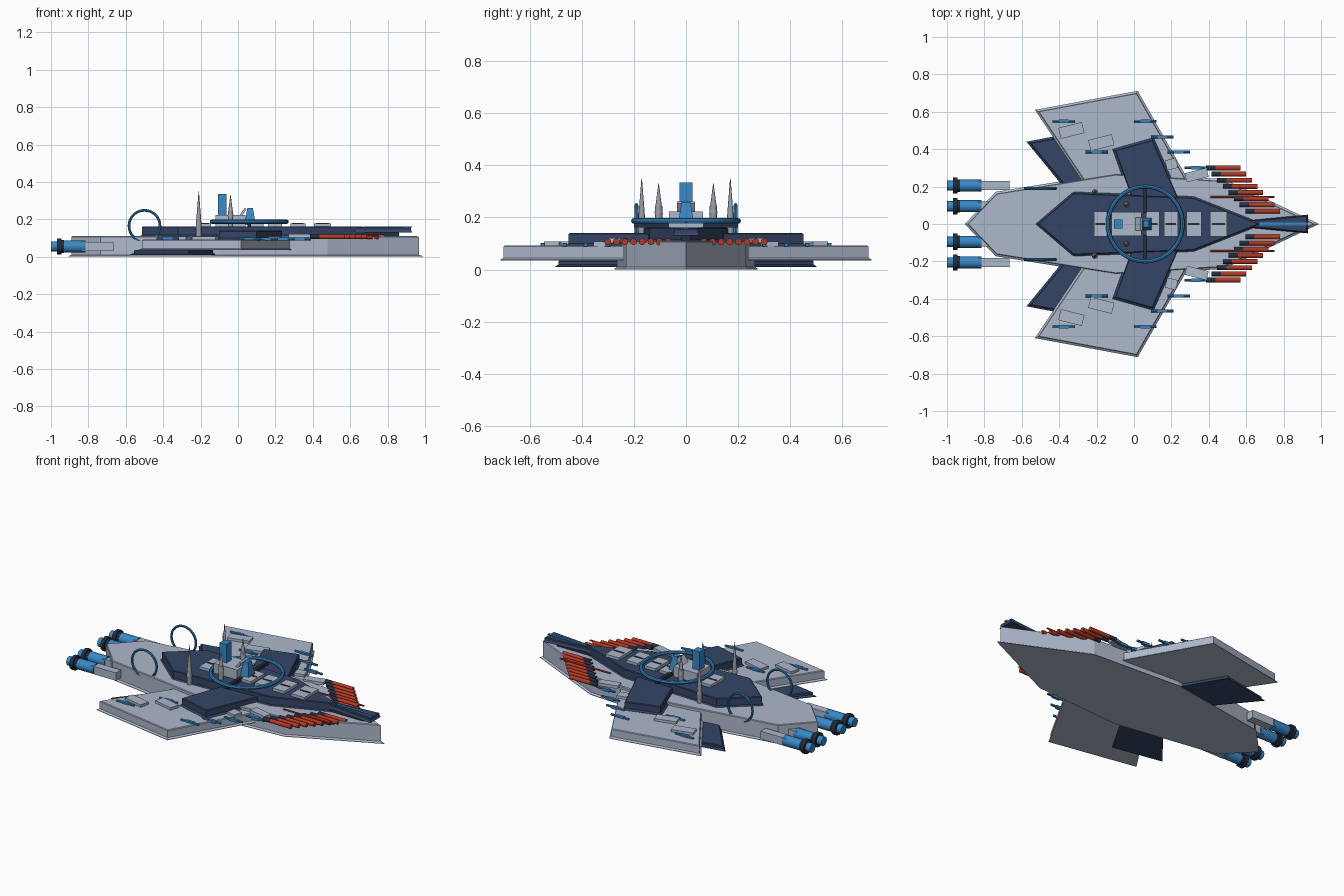
import bpy, bmesh, math
from mathutils import Matrix, Vector

if "Cube" in bpy.data.objects:
    bpy.data.objects.remove(bpy.data.objects["Cube"])


def mat(name, rgb):
    m = bpy.data.materials.new(name)
    m.diffuse_color = (*rgb, 1)
    m.use_nodes = True
    m.node_tree.nodes["Principled BSDF"].inputs["Base Color"].default_value = m.diffuse_color
    return m


GREY = mat("light grey", (0.42, 0.48, 0.60))
STEEL = mat("steel grey", (0.32, 0.34, 0.38))
NAVY = mat("navy", (0.035, 0.06, 0.135))
DARK = mat("dark slate", (0.018, 0.026, 0.05))
BLUE = mat("bright blue", (0.04, 0.25, 0.58))
RED = mat("red", (0.45, 0.04, 0.018))


def finish(bm, name, material, smooth=False):
    bmesh.ops.recalc_face_normals(bm, faces=bm.faces)
    me = bpy.data.meshes.new(name)
    bm.to_mesh(me)
    bm.free()
    me.materials.append(material)
    ob = bpy.data.objects.new(name, me)
    bpy.context.collection.objects.link(ob)
    if smooth:
        bpy.context.view_layer.objects.active = ob
        ob.select_set(True)
        bpy.ops.object.shade_smooth_by_angle(angle=math.radians(40))
        ob.select_set(False)
    return ob


def inset(pts, d):
    """Shrink a closed outline by distance d."""
    area = sum(a[0] * b[1] - b[0] * a[1] for a, b in zip(pts, pts[1:] + pts[:1]))
    s = 1 if area > 0 else -1
    out = []
    for i, p in enumerate(pts):
        p = Vector(p)
        e1 = (p - Vector(pts[i - 1])).normalized()
        e2 = (Vector(pts[(i + 1) % len(pts)]) - p).normalized()
        n1, n2 = Vector((-e1.y, e1.x)) * s, Vector((-e2.y, e2.x)) * s
        v = p + (n1 + n2) * (d / (1 + n1.dot(n2)))
        out.append((v.x, v.y))
    return out


def slab(name, pts, z0, z1, material, lip=0.01):
    """Plate with a thin flared lip round its bottom edge."""
    small = inset(pts, lip)
    levels = [(pts, z0), (pts, z0 + 0.003), (small, z0 + 0.01),
              (small, z1 - 0.004), (inset(pts, lip + 0.004), z1)]
    bm = bmesh.new()
    rings = [[bm.verts.new((x, y, z)) for x, y in ps] for ps, z in levels]
    n = len(pts)
    for a, b in zip(rings, rings[1:]):
        for i in range(n):
            bm.faces.new((a[i], a[(i + 1) % n], b[(i + 1) % n], b[i]))
    bm.faces.new(rings[0])
    bm.faces.new(rings[-1])
    return finish(bm, name, material)


def box(name, c, size, material, turn=0, tilt=0, top=1):
    bm = bmesh.new()
    bmesh.ops.create_cube(bm, size=1)
    for v in bm.verts:
        k = top if v.co.z > 0 else 1
        v.co = Vector((v.co.x * size[0] * k, v.co.y * size[1] * k, v.co.z * size[2]))
    bm.transform(Matrix.Translation(c) @ Matrix.Rotation(math.radians(turn), 4, 'Z')
                 @ Matrix.Rotation(math.radians(tilt), 4, 'Y'))
    return finish(bm, name, material)


def rod(name, x0, x1, y, z, r, material, r2=None, n=12, axis='X'):
    """Cylinder or cone along x, or along z when x0, x1 are heights."""
    bm = bmesh.new()
    bmesh.ops.create_cone(bm, cap_ends=True, segments=n, radius1=r,
                          radius2=r if r2 is None else r2, depth=x1 - x0)
    mid = (x0 + x1) / 2
    if axis == 'X':
        bm.transform(Matrix.Translation((mid, y, z)) @ Matrix.Rotation(math.pi / 2, 4, 'Y'))
    else:
        bm.transform(Matrix.Translation((y, z, mid)))
    return finish(bm, name, material, True)


def ring(name, c, major, minor, material, upright=False):
    bm = bmesh.new()
    n, k = 40, 8
    grid = []
    for i in range(n):
        a = 2 * math.pi * i / n
        row = []
        for j in range(k):
            b = 2 * math.pi * j / k
            r = major + minor * math.cos(b)
            row.append(bm.verts.new((r * math.cos(a), r * math.sin(a), minor * math.sin(b))))
        grid.append(row)
    for i in range(n):
        for j in range(k):
            p, q = grid[i], grid[(i + 1) % n]
            bm.faces.new((p[j], q[j], q[(j + 1) % k], p[(j + 1) % k]))
    rot = Matrix.Rotation(math.pi / 2 if upright else 0, 4, 'X')
    bm.transform(Matrix.Translation(c) @ rot)
    return finish(bm, name, material, True)


def sym(half):
    """Complete an outline whose first and last points lie on y = 0."""
    return half + [(x, -y) for x, y in half[-2:0:-1]]


# Hull and raised deck
slab("hull", sym([(-0.905, 0), (-0.74, 0.172), (-0.10, 0.275), (0.48, 0.24), (0.99, 0)]),
     0, 0.11, GREY)
slab("deck", sym([(-0.53, 0), (-0.325, 0.175), (0.32, 0.15), (0.70, 0)]), 0.105, 0.162, NAVY)
slab("bow_plank", [(0.62, -0.02), (0.93, -0.05), (0.93, 0.05), (0.62, 0.02)],
     0.13, 0.157, NAVY, 0.004)
box("bow_strip", (0.80, 0, 0.158), (0.26, 0.015, 0.006), BLUE)
box("bow_support", (0.72, 0, 0.12), (0.28, 0.035, 0.025), DARK)

for s in (1, -1):
    # Wings and fins
    slab("main_wing", [(-0.53, 0.61 * s), (0.02, 0.712 * s), (0.31, 0.20 * s), (-0.25, 0.19 * s)],
         0.035, 0.092, GREY)
    slab("lower_fin", [(-0.575, 0.44 * s), (-0.26, 0.50 * s), (-0.11, 0.24 * s), (-0.37, 0.19 * s)],
         0.01, 0.036, NAVY)
    slab("upper_fin", [(-0.115, 0.40 * s), (0.105, 0.462 * s), (0.25, 0.13 * s), (0.0, 0.08 * s)],
         0.09, 0.14, NAVY)

    # Armour plates on the wings
    for x, y, w, d, z in ((-0.335, 0.50, 0.13, 0.06, 0.098), (-0.175, 0.435, 0.13, 0.06, 0.098),
                          (0.20, 0.32, 0.06, 0.055, 0.098), (0.335, 0.262, 0.12, 0.05, 0.112)):
        box("wing_plate", (x, y * s, z), (w, d, 0.018), GREY, 14 * s)

    # Light guns
    for x, y in ((-0.375, 0.55), (0.06, 0.55), (-0.20, 0.385),
                 (0.15, 0.465), (0.24, 0.385), (0.33, 0.30)):
        rod("gun_barrel", x - 0.06, x + 0.06, y * s, 0.095, 0.007, BLUE, n=8)
        box("gun_mount", (x, y * s, 0.094), (0.05, 0.018, 0.016), BLUE)

    # Bow missiles
    for i in range(8):
        x, y = 0.385 + 0.03 * i, (0.30 - 0.033 * i) * s
        rod("missile_tail", x, x + 0.05, y, 0.107, 0.013, DARK, n=10)
        rod("missile_body", x + 0.05, x + 0.185, y, 0.107, 0.013, RED, n=10)
    rod("missile_rail", 0.41, 0.75, 0.145 * s, 0.113, 0.005, RED, n=6)

    # Stern hoops
    ring("stern_hoop", (-0.50, 0.19 * s, 0.165), 0.083, 0.007, BLUE, True)

    # Engines
    for y in (0.095, 0.205):
        box("engine_housing", (-0.75, y * s, 0.055), (0.17, 0.048, 0.048), GREY)
        rod("engine_barrel", -0.94, -0.815, y * s, 0.055, 0.032, BLUE)
        rod("engine_collar", -0.968, -0.945, y * s, 0.055, 0.043, DARK)
        rod("engine_neck", -0.95, -0.93, y * s, 0.055, 0.034, DARK)
        rod("engine_nozzle", -1.0, -0.965, y * s, 0.055, 0.027, BLUE)

    # Spires
    for x, y, z0, z1 in ((-0.21, 0.17, 0.10, 0.35), (-0.04, 0.105, 0.155, 0.33)):
        rod("spire_base", z0, z0 + 0.09, x, y * s, 0.014, STEEL, axis='Z')
        rod("spire", z0 + 0.06, z1, x, y * s, 0.016, STEEL, 0.001, axis='Z')
    # Ring struts
    box("ring_strut", (0.06, 0.13 * s, 0.172), (0.02, 0.14, 0.02), DARK)

# Deck tiles with dark slits
for x, w in ((-0.18, 0.07), (0.10, 0.07), (0.197, 0.075), (0.32, 0.08), (0.452, 0.09)):
    box("deck_tile", (x, 0, 0.168), (w, 0.135, 0.02), GREY)
    box("tile_slit", (x, 0, 0.179), (w * 0.75, 0.01, 0.004), DARK)

# Command tower inside the large ring
ring("command_ring", (0.06, 0, 0.187), 0.20, 0.011, BLUE)
box("tower_base", (-0.04, 0, 0.19), (0.16, 0.13, 0.065), GREY)
box("tower", (-0.085, 0, 0.275), (0.046, 0.048, 0.12), BLUE)
box("bridge", (0.065, 0, 0.215), (0.06, 0.065, 0.09), BLUE, top=0.5)
box("sensor_panel", (0.025, 0, 0.235), (0.012, 0.07, 0.055), GREY, tilt=35)
